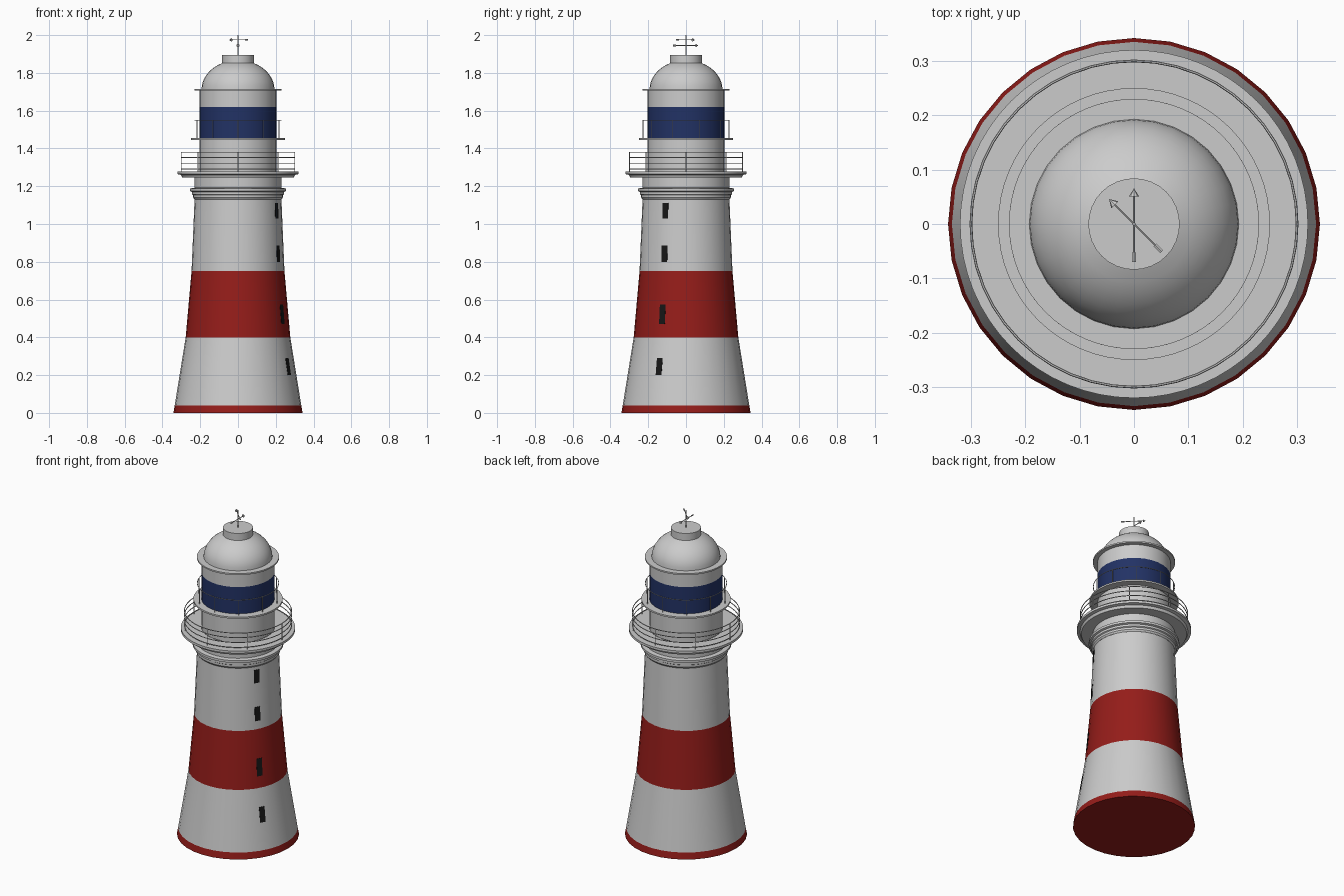
import bpy, bmesh, math
from mathutils import Matrix, Vector

if "Cube" in bpy.data.objects:
    bpy.data.objects.remove(bpy.data.objects["Cube"])

SIDES = 32


def material(name, rgb):
    m = bpy.data.materials.new(name)
    m.diffuse_color = (*rgb, 1)
    m.use_nodes = True
    m.node_tree.nodes["Principled BSDF"].inputs["Base Color"].default_value = m.diffuse_color
    return m


RED = material("red_paint", (0.3, 0.012, 0.01))
BLUE = material("blue_glazing", (0.016, 0.032, 0.13))
BLACK = material("black", (0.008, 0.008, 0.008))


def finish(bm, name, mat=None):
    bmesh.ops.recalc_face_normals(bm, faces=bm.faces)
    me = bpy.data.meshes.new(name)
    bm.to_mesh(me)
    bm.free()
    ob = bpy.data.objects.new(name, me)
    bpy.context.collection.objects.link(ob)
    if mat:
        me.materials.append(mat)
    bpy.ops.object.select_all(action='DESELECT')
    ob.select_set(True)
    bpy.context.view_layer.objects.active = ob
    bpy.ops.object.shade_smooth_by_angle(angle=math.radians(30))
    return ob


def lathe(name, profile, mat=None, cap_bottom=False, cap_top=False, sides=SIDES):
    bm = bmesh.new()
    rings = []
    for r, z in profile:
        rings.append([bm.verts.new((r * math.cos(a), r * math.sin(a), z))
                      for a in (2 * math.pi * i / sides for i in range(sides))])
    for lo, hi in zip(rings, rings[1:]):
        for i in range(sides):
            j = (i + 1) % sides
            bm.faces.new((lo[i], lo[j], hi[j], hi[i]))
    if cap_bottom:
        bm.faces.new(rings[0][::-1])
    if cap_top:
        bm.faces.new(rings[-1])
    ob = finish(bm, name, mat)
    # an open wall has no inside, so make its normals point outward
    if sum(p.normal.xy.dot(p.center.xy) for p in ob.data.polygons) < 0 and not (cap_bottom or cap_top):
        ob.data.flip_normals()
    return ob


def disc(name, r_in, r_out, z0, z1):
    return lathe(name, [(r_in, z0), (r_out, z0), (r_out, z1), (r_in, z1)], sides=64)


def rod(bm, a, b, r1, r2=None, seg=6):
    a, b = Vector(a), Vector(b)
    d = b - a
    m = Matrix.Translation((a + b) / 2) @ d.to_track_quat('Z', 'Y').to_matrix().to_4x4()
    bmesh.ops.create_cone(bm, cap_ends=True, segments=seg, radius1=r1,
                          radius2=r1 if r2 is None else r2, depth=d.length, matrix=m)


def railing(name, radius, z0, heights, posts, t):
    bm = bmesh.new()
    for i in range(posts):
        a = 2 * math.pi * i / posts - math.pi / 2
        x, y = radius * math.cos(a), radius * math.sin(a)
        rod(bm, (x, y, z0), (x, y, heights[-1]), t)
    n, k = 48, 6
    for h in heights:
        v = [[bm.verts.new(((radius + t * math.cos(p)) * math.cos(q),
                            (radius + t * math.cos(p)) * math.sin(q), h + t * math.sin(p)))
              for p in (2 * math.pi * j / k for j in range(k))]
             for q in (2 * math.pi * i / n for i in range(n))]
        for i in range(n):
            for j in range(k):
                bm.faces.new((v[i][j], v[(i + 1) % n][j],
                              v[(i + 1) % n][(j + 1) % k], v[i][(j + 1) % k]))
    finish(bm, name)


# Tapered tower in painted bands
TOWER = [(0.342, 0), (0.335, 0.04), (0.277, 0.40), (0.246, 0.75), (0.230, 1.13)]
lathe("tower_base_band", TOWER[0:2], RED, cap_bottom=True)
lathe("tower_lower_wall", TOWER[1:3])
lathe("tower_middle_band", TOWER[2:4], RED)
lathe("tower_upper_wall", TOWER[3:5])

# Stepped mouldings, neck and gallery floor
lathe("tower_collar", [(0.230, 1.13), (0.237, 1.14), (0.237, 1.153), (0.243, 1.157),
                       (0.243, 1.17), (0.254, 1.174), (0.254, 1.188), (0.230, 1.192),
                       (0.230, 1.245), (0.295, 1.245), (0.302, 1.26), (0.32, 1.264),
                       (0.32, 1.278), (0.205, 1.278)], sides=64)

# Lantern room
lathe("service_room_wall", [(0.205, 1.278), (0.205, 1.45)])
disc("balcony_floor", 0.20, 0.25, 1.445, 1.455)
lathe("lantern_glazing", [(0.205, 1.45), (0.205, 1.62)], BLUE)
lathe("lantern_top_wall", [(0.205, 1.62), (0.205, 1.707)])
disc("roof_eave", 0.185, 0.23, 1.706, 1.715)

# Dome and vent cap
end = math.acos(0.084 / 0.193)
lathe("dome", [(0.193 * math.cos(end * i / 8), 1.712 + 0.155 * math.sin(end * i / 8))
               for i in range(9)])
lathe("vent_cap", [(0.084, 1.847), (0.084, 1.895)], cap_top=True)

# Railings
railing("gallery_railing", 0.30, 1.275, [1.292, 1.322, 1.352, 1.38], 8, 0.0025)
railing("balcony_railing", 0.228, 1.45, [1.55], 10, 0.002)

# Weather vane: mast with two arrows
bm = bmesh.new()
rod(bm, (0, 0, 1.89), (0, 0, 2.0), 0.003)
for ang, z, front, back in ((90, 1.945, 0.065, 0.07), (135, 1.975, 0.064, 0.072)):
    d = Vector((math.cos(math.radians(ang)), math.sin(math.radians(ang)), 0))
    up = Vector((0, 0, z))
    rod(bm, up - d * back, up + d * (front - 0.012), 0.0022)
    rod(bm, up + d * (front - 0.014), up + d * front, 0.009, 0.0005, 8)
    rod(bm, up - d * back, up - d * (back - 0.018), 0.004)
finish(bm, "weather_vane")


# Slit windows set into one tower face
def wall_radius(z):
    for (r0, z0), (r1, z1) in zip(TOWER, TOWER[1:]):
        if z <= z1:
            return r0 + (r1 - r0) * (z - z0) / (z1 - z0)


face = math.radians(-28.125)
out = Vector((math.cos(face), math.sin(face), 0))
side = Vector((-out.y, out.x, 0)) * 0.017
for n, (z0, z1) in enumerate(((0.20, 0.29), (0.47, 0.575), (0.80, 0.885), (1.03, 1.11))):
    bm = bmesh.new()
    inner, outer = [[bm.verts.new(out * (wall_radius(z) * math.cos(math.pi / SIDES) + o)
                                  + side * s + Vector((0, 0, z)))
                     for s, z in ((-1, z0), (1, z0), (1, z1), (-1, z1))] for o in (-0.004, 0.0015)]
    bm.faces.new(inner)
    bm.faces.new(outer)
    for i in range(4):
        j = (i + 1) % 4
        bm.faces.new((inner[i], inner[j], outer[j], outer[i]))
    finish(bm, f"window_{n + 1}", BLACK)
